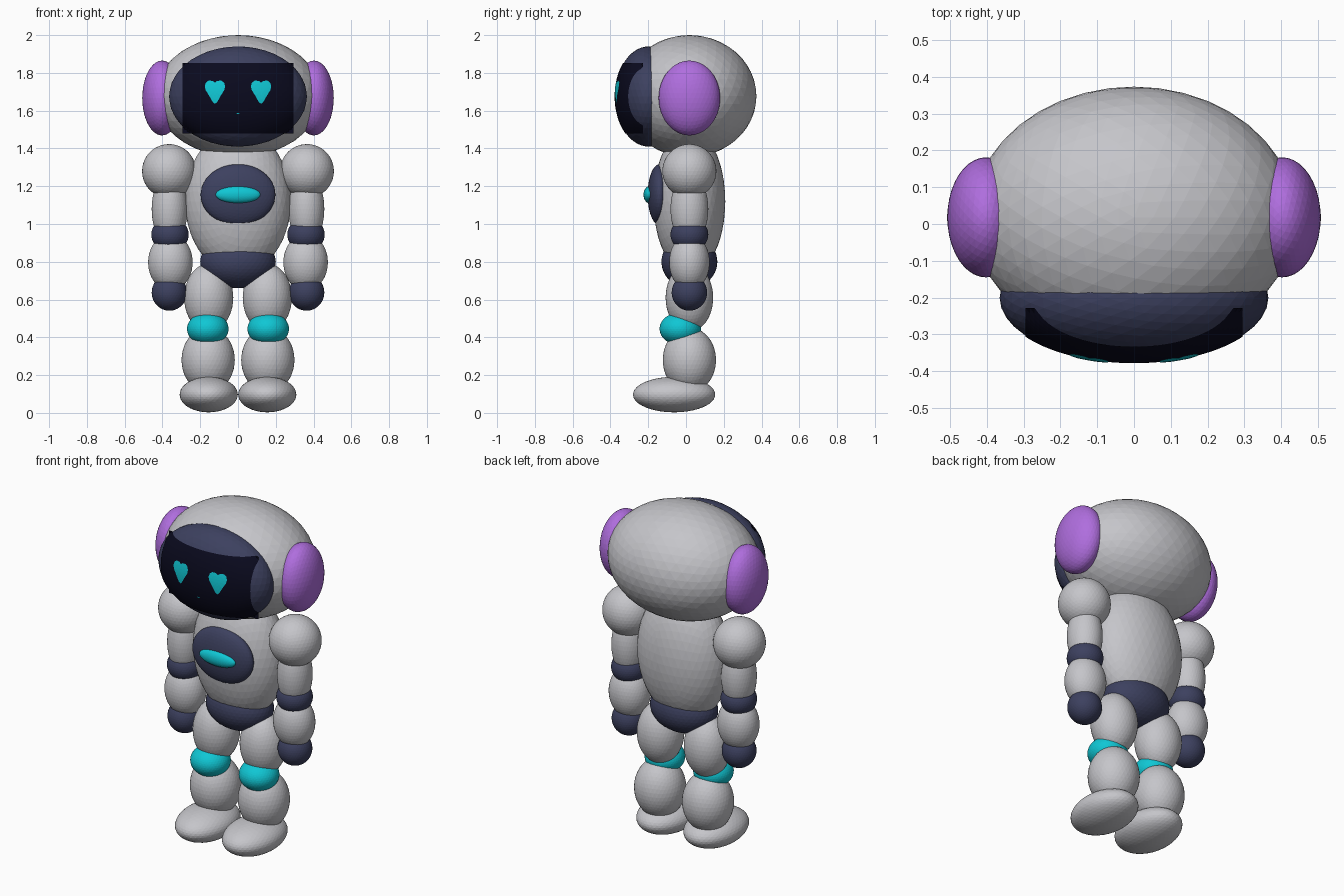
import bpy, bmesh, math

cube = bpy.data.objects.get("Cube")
if cube:
    bpy.data.objects.remove(cube, do_unlink=True)


def material(name, rgb):
    m = bpy.data.materials.new(name)
    m.use_nodes = True
    m.diffuse_color = (*rgb, 1)
    node = next(n for n in m.node_tree.nodes if n.type == "BSDF_PRINCIPLED")
    node.inputs["Base Color"].default_value = (*rgb, 1)
    node.inputs["Roughness"].default_value = 0.6
    return m


GREY = material("light grey", (0.56, 0.56, 0.59))
NAVY = material("navy", (0.046, 0.052, 0.115))
CYAN = material("cyan", (0.005, 0.57, 0.66))
PURPLE = material("purple", (0.43, 0.155, 0.73))
BLACK = material("screen black", (0.003, 0.003, 0.013))
MID = 0.018  # depth of the body axis


def add_object(name, bm, mat):
    mesh = bpy.data.meshes.new(name)
    bm.to_mesh(mesh)
    bm.free()
    mesh.materials.append(mat)
    obj = bpy.data.objects.new(name, mesh)
    bpy.context.collection.objects.link(obj)
    return obj


def ellipsoid(name, centre, radii, mat):
    bm = bmesh.new()
    bmesh.ops.create_icosphere(bm, subdivisions=4, radius=1)
    for v in bm.verts:
        v.co = [c + r * k for c, r, k in zip(centre, radii, v.co)]
    return add_object(name, bm, mat)


def pair(name, centre, radii, mat):
    x, y, z = centre
    ellipsoid("left_" + name, (x, y, z), radii, mat)
    ellipsoid("right_" + name, (-x, y, z), radii, mat)


# Head, ears and visor
VISOR_C, VISOR_R = (0, -0.2, 1.675), (0.365, 0.175, 0.265)
ellipsoid("head", (0, MID, 1.677), (0.44, 0.355, 0.323), GREY)
ellipsoid("visor", VISOR_C, VISOR_R, NAVY)
pair("ear", (0.402, MID, 1.667), (0.105, 0.163, 0.198), PURPLE)

# Torso, chest panel and pelvis
ellipsoid("torso", (0, MID, 1.12), (0.28, 0.19, 0.385), GREY)
ellipsoid("chest_panel", (0, -0.14, 1.155), (0.198, 0.063, 0.162), NAVY)
ellipsoid("chest_light", (0, -0.193, 1.155), (0.118, 0.032, 0.045), CYAN)
ellipsoid("pelvis", (0, MID, 0.8), (0.2, 0.148, 0.14), NAVY)

# Arms
pair("shoulder", (0.365, MID, 1.28), (0.143, 0.143, 0.143), GREY)
pair("upper_arm", (0.362, MID, 1.08), (0.095, 0.1, 0.19), GREY)
pair("elbow_band", (0.36, MID, 0.944), (0.099, 0.1, 0.09), NAVY)
pair("forearm", (0.358, MID, 0.797), (0.118, 0.107, 0.15), GREY)
pair("hand", (0.363, MID, 0.637), (0.094, 0.094, 0.096), NAVY)

# Legs
pair("thigh", (0.155, MID, 0.61), (0.13, 0.126, 0.18), GREY)
pair("knee", (0.16, -0.03, 0.445), (0.11, 0.11, 0.087), CYAN)
pair("shin", (0.158, MID, 0.28), (0.141, 0.141, 0.172), GREY)
pair("foot", (0.155, -0.063, 0.097), (0.154, 0.218, 0.094), GREY)


def on_visor(x, z, lift):
    # Depth of a point laid on the visor, kept in front of its rim
    k = 1 - (x / VISOR_R[0]) ** 2 - ((z - VISOR_C[2]) / VISOR_R[2]) ** 2
    depth = max(0.025, VISOR_R[1] * math.sqrt(max(0, k)))
    return (x, VISOR_C[1] - depth - lift, z)


# Curved rectangular screen
bm = bmesh.new()
bmesh.ops.create_grid(bm, x_segments=48, y_segments=36, size=1)
for v in bm.verts:
    v.co = on_visor(v.co.x * 0.295, 1.666 + v.co.y * 0.186, 0.003)
bmesh.ops.reverse_faces(bm, faces=[f for f in bm.faces if f.normal.y > 0])
add_object("face_screen", bm, BLACK)


def screen_shape(name, outline, x0, z0):
    # Plate of shrinking rings that follows the screen's curve
    bm = bmesh.new()
    rings = [[bm.verts.new(on_visor(x0 + x * s, z0 + z * s, 0.006))
              for x, z in outline] for s in (1, 0.66, 0.33)]
    n = len(outline)
    for a, b in zip(rings, rings[1:]):
        for i in range(n):
            j = (i + 1) % n
            bm.faces.new((a[i], a[j], b[j], b[i]))
    hub = bm.verts.new(on_visor(x0, z0, 0.006))
    for i in range(n):
        bm.faces.new((rings[-1][i], rings[-1][(i + 1) % n], hub))
    bmesh.ops.recalc_face_normals(bm, faces=bm.faces)
    bm.normal_update()
    if sum(f.normal.y for f in bm.faces) > 0:
        bmesh.ops.reverse_faces(bm, faces=bm.faces)
    add_object(name, bm, CYAN)


# Heart eyes and tiny mouth
half = [(0, 0.042), (0.012, 0.052), (0.034, 0.053), (0.048, 0.043),
        (0.054, 0.024), (0.05, 0.004), (0.03, -0.028), (0.012, -0.06)]
heart = half + [(0, -0.07)] + [(-x, z) for x, z in reversed(half[1:])]
screen_shape("left_eye", heart, 0.122, 1.706)
screen_shape("right_eye", heart, -0.122, 1.706)
screen_shape("mouth", [(0.01, 0.003), (0.006, -0.002), (-0.006, -0.002), (-0.01, 0.003)],
             0, 1.585)
